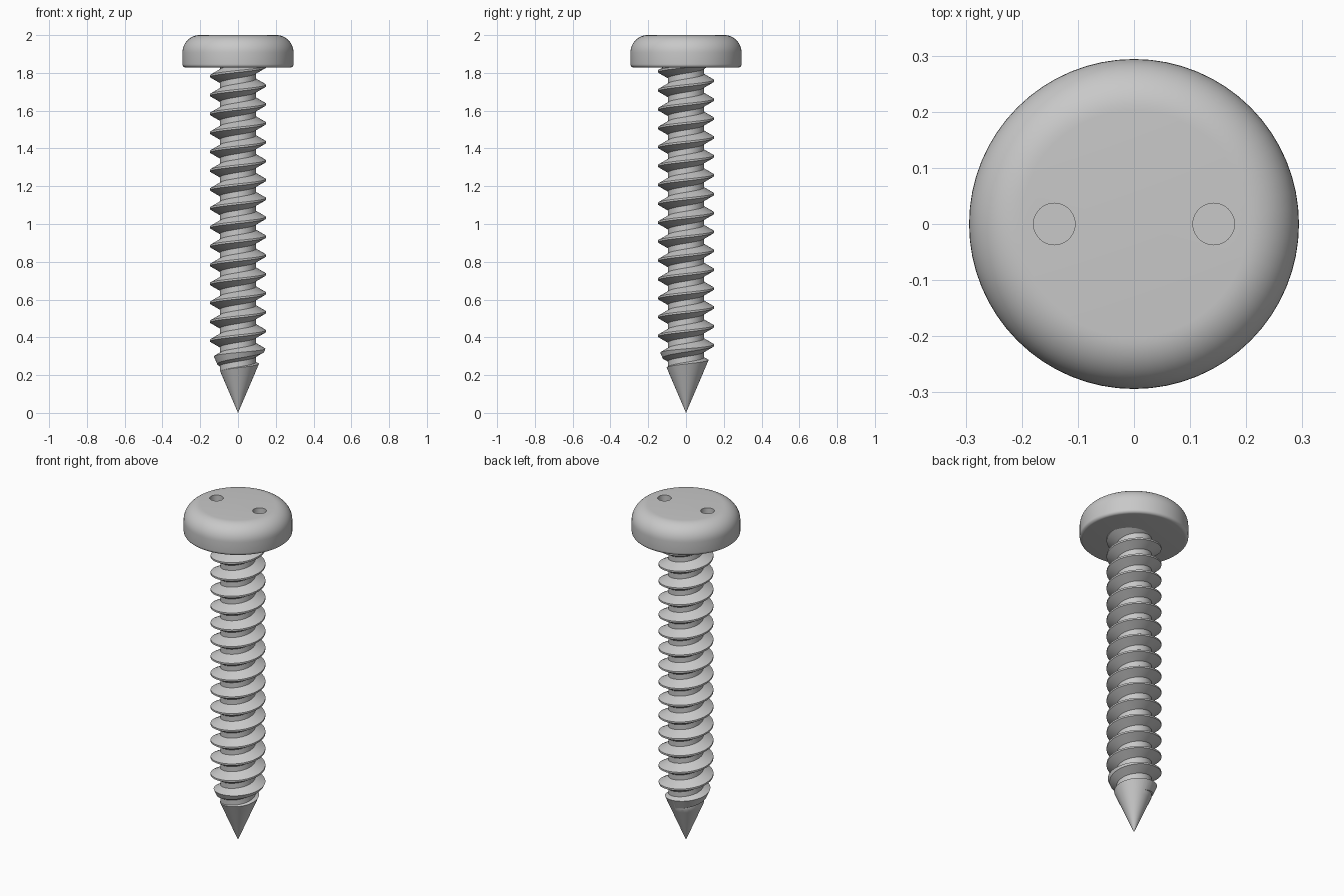
import bpy, bmesh, math

if "Cube" in bpy.data.objects:
    bpy.data.objects.remove(bpy.data.objects["Cube"])

steel = bpy.data.materials.new("plain steel grey")
steel.use_nodes = True
colour = (0.58, 0.58, 0.58, 1)
steel.diffuse_color = colour
steel.node_tree.nodes["Principled BSDF"].inputs["Base Color"].default_value = colour

SEGMENTS = 64
PITCH = 0.1
TURNS = 22
CORE, CREST = 0.095, 0.148


def make_object(name, bm):
    bmesh.ops.recalc_face_normals(bm, faces=bm.faces)
    mesh = bpy.data.meshes.new(name)
    bm.to_mesh(mesh)
    bm.free()
    mesh.materials.append(steel)
    obj = bpy.data.objects.new(name, mesh)
    bpy.context.collection.objects.link(obj)
    return obj


def lathe(name, profile):
    """Revolve a (radius, height) profile around the z axis."""
    bm = bmesh.new()
    verts = [bm.verts.new((r, 0, z)) for r, z in profile]
    edges = [bm.edges.new(pair) for pair in zip(verts, verts[1:])]
    bmesh.ops.spin(bm, geom=verts + edges, cent=(0, 0, 0), axis=(0, 0, 1),
                   angle=math.tau, steps=SEGMENTS)
    bmesh.ops.remove_doubles(bm, verts=bm.verts, dist=1e-5)
    return make_object(name, bm)


def fillet(r, z, radius, start, steps):
    """Quarter-circle of profile points, turning anticlockwise from start."""
    angles = [start + math.pi / 2 * i / steps for i in range(steps + 1)]
    return [(r + radius * math.cos(a), z + radius * math.sin(a)) for a in angles]


def activate(obj):
    bpy.ops.object.select_all(action='DESELECT')
    obj.select_set(True)
    bpy.context.view_layer.objects.active = obj


def cut(obj, cutter, operation):
    cutter.hide_render = True
    mod = obj.modifiers.new("cut", 'BOOLEAN')
    mod.operation, mod.solver, mod.object = operation, 'EXACT', cutter
    activate(obj)
    bpy.ops.object.modifier_apply(modifier=mod.name)
    bpy.data.objects.remove(cutter)


def smooth(obj):
    activate(obj)
    bpy.ops.object.shade_smooth_by_angle(angle=math.radians(30))


# Threaded shank: a thread section swept along a right-handed helix
bm = bmesh.new()
section = [(CORE, -0.035), (CREST, -0.005), (CREST, 0.005), (CORE, 0.035)]
start = 0.333 - 5 * PITCH
last = SEGMENTS * TURNS
rings = []
for s in range(last + 1):
    a = math.tau * s / SEGMENTS
    z = start + PITCH * s / SEGMENTS
    rings.append([bm.verts.new((r * math.cos(a), r * math.sin(a), z + dz))
                  for r, dz in section])
for s in range(last):
    lower, upper = rings[s], rings[s + 1]
    for i in range(3):
        bm.faces.new((lower[i], upper[i], upper[i + 1], lower[i + 1]))
    if s + 1 + SEGMENTS <= last:
        bm.faces.new((lower[3], upper[3], rings[s + 1 + SEGMENTS][0],
                      rings[s + SEGMENTS][0]))

# Close both ends with fans, beyond the part that is kept
rim = [e for e in bm.edges if e.is_boundary]
for apex_z, low_end in ((-0.5, True), (2.4, False)):
    apex = bm.verts.new((0, 0, apex_z))
    for e in rim:
        if (e.verts[0].co.z < 1) == low_end:
            bm.faces.new((e.verts[0], e.verts[1], apex))
shank = make_object("threaded_shank", bm)

# Trim the shank to a conical point and a flat upper end
SLOPE = 0.428
cone = [(SLOPE * z, z) for z in (0, 0.008, 0.1, 0.2, 0.467)]
envelope = lathe("point_envelope", cone + [(0.2, 1.86), (0, 1.86)])
cut(shank, envelope, 'INTERSECT')
smooth(shank)

# Pan head with a broad rounded shoulder and a softened lower rim
RADIUS, BOTTOM, TOP = 0.294, 1.828, 2.0
RIM, SHOULDER = 0.018, 0.092
profile = [(0, BOTTOM)]
profile += fillet(RADIUS - RIM, BOTTOM + RIM, RIM, -math.pi / 2, 5)
profile += fillet(RADIUS - SHOULDER, TOP - SHOULDER, SHOULDER, 0, 12)
profile.append((0, TOP))
head = lathe("screw_head", profile)

# Two round driver holes
for side in (-1, 1):
    bm = bmesh.new()
    bmesh.ops.create_cone(bm, cap_ends=True, segments=48, radius1=0.037,
                          radius2=0.037, depth=0.12)
    bmesh.ops.translate(bm, verts=bm.verts, vec=(side * 0.142, 0, TOP))
    cut(head, make_object("hole_cutter", bm), 'DIFFERENCE')
smooth(head)
